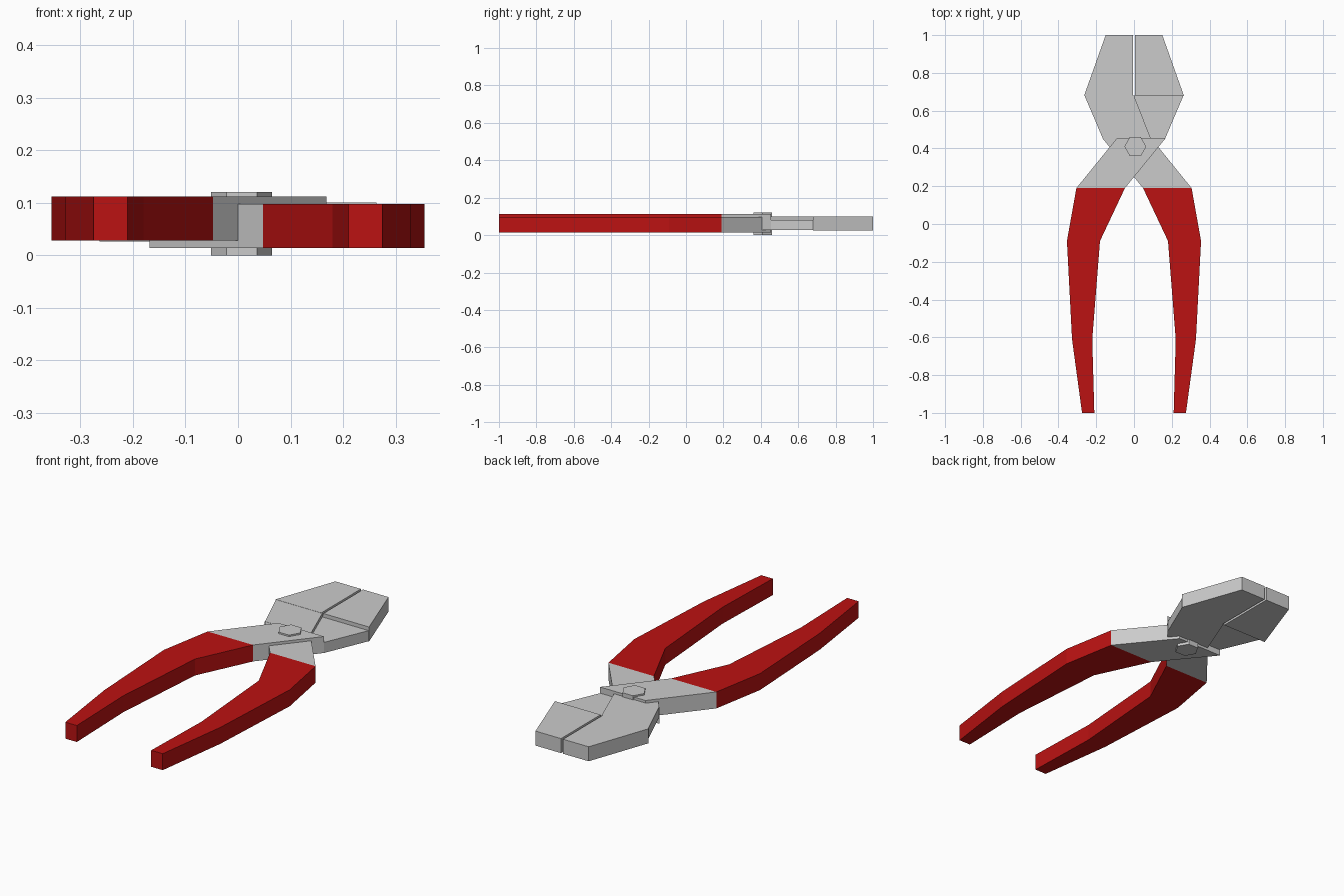
import bpy, bmesh, math

if "Cube" in bpy.data.objects:
    bpy.data.objects.remove(bpy.data.objects["Cube"])

MID_Z = 0.063  # half turn about the y axis at this height gives the second half

red = bpy.data.materials.new("red_grip")
red.diffuse_color = (0.5, 0.006, 0.006, 1)
red.use_nodes = True
red.node_tree.nodes["Principled BSDF"].inputs["Base Color"].default_value = red.diffuse_color


def loft(name, sections, turned=False, mat=None):
    """Join rectangular sections (y, x_min, x_max, z_min, z_max) into one solid."""
    bm = bmesh.new()
    rings = []
    for y, xa, xb, za, zb in sections:
        corners = [(xa, za), (xb, za), (xb, zb), (xa, zb)]
        if turned:
            corners = [(-x, 2 * MID_Z - z) for x, z in corners]
        rings.append([bm.verts.new((x, y, z)) for x, z in corners])
    for a, b in zip(rings, rings[1:]):
        for i in range(4):
            j = (i + 1) % 4
            bm.faces.new((a[i], a[j], b[j], b[i]))
    bm.faces.new(rings[0])
    bm.faces.new(rings[-1][::-1])
    bmesh.ops.recalc_face_normals(bm, faces=bm.faces)
    mesh = bpy.data.meshes.new(name)
    bm.to_mesh(mesh)
    bm.free()
    obj = bpy.data.objects.new(name, mesh)
    bpy.context.collection.objects.link(obj)
    if mat:
        mesh.materials.append(mat)
    return obj


LOW, HIGH = 0.028, 0.112

# Grip: tapering bent bar
grip = [
    (-1.00, -0.275, -0.210, LOW, HIGH),
    (-0.61, -0.328, -0.221, LOW, HIGH),
    (-0.09, -0.355, -0.180, LOW, HIGH),
    (0.19, -0.305, -0.048, LOW, HIGH),
]

# Steel: pivot arm crossing the centre, recessed jaw root, then full jaw
steel = [
    (0.19, -0.305, -0.048, LOW, HIGH),
    (0.455, -0.090, 0.168, LOW, HIGH),
    (0.455, -0.088, 0.166, 0.027, 0.081),
    (0.68, 0.000, 0.262, 0.027, 0.081),
    (0.68, 0.006, 0.264, 0.026, 0.100),
    (1.00, 0.006, 0.150, 0.026, 0.100),
]

for side, turned in (("left", False), ("right", True)):
    loft(side + "_grip", grip, turned, red)
    loft(side + "_arm_and_jaw", steel, turned)

# Hexagonal pivot bolt through both halves
bpy.ops.mesh.primitive_cylinder_add(vertices=6, radius=0.058, depth=0.12,
                                    location=(0.007, 0.41, 0.06),
                                    rotation=(0, 0, math.pi / 2))
bpy.context.object.name = "pivot_bolt"
